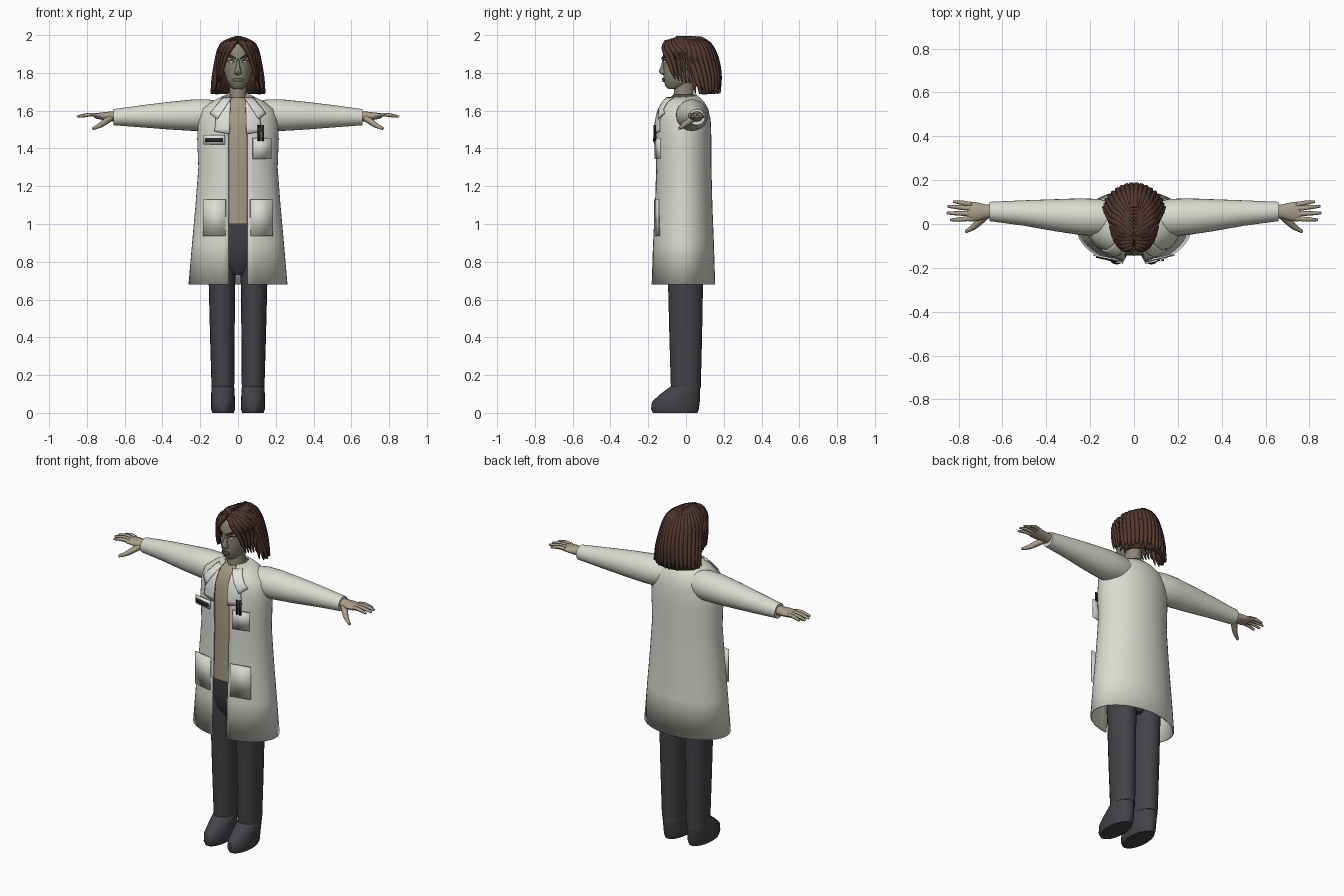
import bpy, bmesh
from math import sin, cos, pi, asin, sqrt, radians

cube = bpy.data.objects.get("Cube")
if cube:
    bpy.data.objects.remove(cube)


def material(name, *rgb):
    m = bpy.data.materials.new(name)
    m.use_nodes = True
    m.diffuse_color = (*rgb, 1)
    m.node_tree.nodes["Principled BSDF"].inputs["Base Color"].default_value = (*rgb, 1)
    return m


COAT = material("coat_white", .70, .71, .63)
LAPEL = material("lapel_white", .76, .77, .70)
SHIRT = material("shirt_tan", .37, .32, .24)
TROUSER = material("charcoal", .055, .055, .064)
SKIN = material("hand_skin", .40, .34, .26)
FACE = material("face_skin", .26, .24, .185)
HAIR = material("hair_brown", .085, .04, .03)
BLACK = material("black", .02, .02, .022)
LIP = material("lip", .17, .12, .095)


def finish(name, mesh, mat, thick=0, angle=40):
    ob = bpy.data.objects.new(name, mesh)
    bpy.context.collection.objects.link(ob)
    mesh.materials.clear()
    mesh.materials.append(mat)
    bpy.ops.object.select_all(action='DESELECT')
    ob.select_set(True)
    bpy.context.view_layer.objects.active = ob
    bpy.ops.object.shade_smooth_by_angle(angle=radians(angle))
    if thick:
        mod = ob.modifiers.new("thickness", 'SOLIDIFY')
        mod.thickness = thick
    return ob


def from_grid(name, rows, mat, closed=False, cap=False, thick=0, angle=40):
    bm = bmesh.new()
    vs = [[bm.verts.new(p) for p in row] for row in rows]
    n = len(rows[0])
    for a, b in zip(vs, vs[1:]):
        for i in range(n if closed else n - 1):
            j = (i + 1) % n
            bm.faces.new((a[i], a[j], b[j], b[i]))
    if cap:
        bm.faces.new(vs[0])
        bm.faces.new(vs[-1])
    bmesh.ops.recalc_face_normals(bm, faces=bm.faces)
    mesh = bpy.data.meshes.new(name)
    bm.to_mesh(mesh)
    bm.free()
    return finish(name, mesh, mat, thick, angle)


# Rings are (height, centre, half width, front, back[, opening angle])
def ring_point(r, t):
    return (r[1] + r[2] * sin(t), (r[3] + r[4]) / 2 - (r[4] - r[3]) / 2 * cos(t), r[0])


def loft(name, rings, mat, n=28, place=lambda u, v, w: (u, v, w), thick=0):
    is_open = len(rings[0]) > 5
    rows = []
    for r in rings:
        a = r[5] if is_open else 0
        steps = n - 1 if is_open else n
        rows.append([place(*ring_point(r, a + (2 * pi - 2 * a) * i / steps)) for i in range(n)])
    return from_grid(name, rows, mat, not is_open, not is_open, thick)


def ring_at(rings, z):
    for a, b in zip(rings, rings[1:]):
        if a[0] <= z <= b[0]:
            k = (z - a[0]) / (b[0] - a[0])
            return [p + (q - p) * k for p, q in zip(a, b)]
    return rings[-1] if z > rings[-1][0] else rings[0]


def patch(name, rings, corners, mat, lift, thick=.006, n=7):
    """Quad given by (x, z) corners, laid over the front of a lofted part."""
    (ax, az), (bx, bz), (cx, cz), (dx, dz) = corners
    rows = []
    for i in range(n):
        row = []
        for j in range(n):
            u, v = i / (n - 1), j / (n - 1)
            x = (ax * (1 - u) + bx * u) * (1 - v) + (dx * (1 - u) + cx * u) * v
            z = (az * (1 - u) + bz * u) * (1 - v) + (dz * (1 - u) + cz * u) * v
            r = ring_at(rings, z)
            h = (r[4] - r[3]) / 2
            row.append((x, r[3] + h - h * sqrt(max(0, 1 - (x / r[2]) ** 2)) - lift, z))
        rows.append(row)
    return from_grid(name, rows, mat, thick=thick)


def flat_plate(name, x0, x1, z0, z1, y0, y1, mat):
    rows = [[(x0, y0, z0), (x1, y1, z0)], [(x0, y0, z1), (x1, y1, z1)]]
    return from_grid(name, rows, mat, thick=.008)


def strands(name, paths, mat, radius, taper=(1, 1, .9, .25)):
    cu = bpy.data.curves.new(name, 'CURVE')
    cu.dimensions = '3D'
    cu.bevel_depth, cu.bevel_resolution, cu.resolution_u = radius, 1, 4
    cu.use_fill_caps = True
    for path in paths:
        sp = cu.splines.new('NURBS')
        sp.points.add(len(path) - 1)
        for i, (p, q) in enumerate(zip(sp.points, path)):
            p.co = (*q, 1)
            k = i / (len(path) - 1) * (len(taper) - 1)
            lo = min(int(k), len(taper) - 2)
            p.radius = taper[lo] + (taper[lo + 1] - taper[lo]) * (k - lo)
        sp.order_u = 3
        sp.use_endpoint_u = True
    tmp = bpy.data.objects.new(name + "_guide", cu)
    bpy.context.collection.objects.link(tmp)
    bpy.context.view_layer.update()
    dg = bpy.context.evaluated_depsgraph_get()
    mesh = bpy.data.meshes.new_from_object(tmp.evaluated_get(dg))
    bpy.data.objects.remove(tmp)
    return finish(name, mesh, mat, angle=60)


# Coat body, open at the front
coat = [(.68, 0, .262, -.185, .155), (.9, 0, .243, -.178, .148), (1.1, 0, .225, -.168, .14),
        (1.3, 0, .21, -.162, .135), (1.45, 0, .216, -.163, .135), (1.55, 0, .211, -.158, .131),
        (1.61, 0, .192, -.143, .118), (1.65, 0, .135, -.118, .094), (1.685, 0, .065, -.08, .055)]
loft("coat", [(*r, asin(min(.05, .6 * r[2]) / r[2])) for r in coat], COAT, 44, thick=.008)

# Shirt, hips
loft("shirt", [(1.0, 0, .19, -.145, .115), (1.3, 0, .185, -.143, .115), (1.5, 0, .185, -.143, .11),
               (1.6, 0, .16, -.125, .1), (1.645, 0, .1, -.1, .075), (1.67, 0, .055, -.075, .045)], SHIRT)
loft("hips", [(.73, 0, .03, -.06, .05), (.8, 0, .14, -.105, .095), (.9, 0, .175, -.13, .11),
              (1.01, 0, .18, -.135, .11)], TROUSER)

# Head and neck
loft("neck", [(1.62, 0, .058, -.07, .05), (1.69, 0, .045, -.065, .04), (1.78, 0, .045, -.06, .045)], FACE)
head = [(1.715, 0, .025, -.095, -.03), (1.73, 0, .043, -.11, .01), (1.76, 0, .06, -.117, .05),
        (1.8, 0, .073, -.12, .085), (1.85, 0, .08, -.12, .11), (1.9, 0, .082, -.123, .125),
        (1.95, 0, .07, -.105, .11), (1.983, 0, .03, -.05, .06)]
loft("head", head, FACE)
loft("nose", [(1.79, 0, .012, -.125, -.1), (1.798, 0, .02, -.138, -.1), (1.808, 0, .017, -.144, -.1),
              (1.84, 0, .01, -.131, -.1), (1.88, 0, .007, -.122, -.1)], FACE, 12)
patch("mouth", head, [(-.026, 1.765), (.026, 1.765), (.018, 1.752), (-.018, 1.752)], LIP, .003)
patch("upper_lip", head, [(-.01, 1.774), (.01, 1.774), (.026, 1.765), (-.026, 1.765)], LIP, .004)

# Hair shell: short at the face, long curtain at the back
hair = [(1.69, 0, .137, -.03, .175, 1.55), (1.78, 0, .124, -.08, .178, 1.55),
        (1.86, 0, .108, -.128, .165, 1.4), (1.9, 0, .102, -.133, .152, .85),
        (1.94, 0, .09, -.13, .135, .35), (1.97, 0, .067, -.105, .108, .05),
        (1.988, 0, .035, -.06, .07, .02), (1.994, 0, .006, -.02, .03, .02)]
loft("hair_shell", hair, HAIR, 36, thick=.018)


def on_hair(t, z, out=0):
    x, y, z = ring_point(ring_at(hair, z), t)
    return (x + out * sin(t), y - out * cos(t), z)


# Locks flow from the centre parting to the tips
long_locks, face_locks = [], []
for s in (1, -1):
    for i in range(9):
        t = 1.62 + i * (pi - 1.62) / 8.5
        y0 = -.05 + .0155 * i
        tip = 1.685 + .022 * (i % 3 == 1) + .008 * (i % 2)
        long_locks.append([(s * .006, y0, 1.987), *(on_hair(s * t, z, .001)
                          for z in (1.965, 1.92, 1.86, 1.79, 1.73)), on_hair(s * t, tip, .004)])
    for i in range(5):
        t = .45 + .24 * i
        end = (s * (.088 + .004 * i), -.07 + .02 * i, 1.80 - .006 * i)
        face_locks.append([(s * .004, -.105 + .014 * i, 1.965 + .004 * i),
                           on_hair(s * t * .7, 1.965, .002), on_hair(s * t, 1.93, .002),
                           on_hair(s * (t + .25), 1.885, 0), end,
                           (end[0] + s * .006, end[1] + .012, end[2] - .035)])
    # Side locks hanging beside the neck
    for i in range(2):
        face_locks.append([on_hair(s * 1.5, 1.87), (s * .11, .035, 1.81),
                           (s * (.12 - .02 * i), .045, 1.75), (s * (.137 - .03 * i), .05, 1.69)])
strands("long_hair_locks", long_locks, HAIR, .017, (.6, 1, 1, .9, .3))
strands("face_hair_locks", face_locks, HAIR, .015, (.7, 1, 1, .7, .2))

for s, side in ((1, "left"), (-1, "right")):
    # Eyes, brows, ears
    patch(side + "_eye", head, [(s * .018, 1.857), (s * .034, 1.867), (s * .052, 1.86), (s * .034, 1.852)],
          LAPEL, .003, .004)
    patch(side + "_iris", head, [(s * .029, 1.866), (s * .039, 1.866), (s * .039, 1.853), (s * .029, 1.853)],
          BLACK, .006, .004)
    patch(side + "_lash", head, [(s * .016, 1.86), (s * .034, 1.872), (s * .056, 1.864), (s * .034, 1.866)],
          BLACK, .006, .004)
    patch(side + "_brow", head, [(s * .013, 1.88), (s * .045, 1.899), (s * .062, 1.89), (s * .014, 1.872)],
          HAIR, .005, .005)
    bpy.ops.mesh.primitive_uv_sphere_add(segments=12, ring_count=8, radius=1, location=(s * .088, .012, 1.85))
    ear = bpy.context.object
    ear.scale = (.016, .022, .036)
    ear.rotation_euler = (-.25, 0, s * .4)
    ear.name = side + "_ear"
    ear.data.materials.append(FACE)
    bpy.ops.object.shade_smooth()

    # Sleeve, palm, fingers
    def along_x(u, v, w, s=s):
        return (s * w, u, v)
    loft(side + "_sleeve", [(.1, .03, .07, 1.51, 1.65), (.16, .03, .084, 1.492, 1.66),
                            (.24, .033, .084, 1.493, 1.659), (.36, .04, .073, 1.5, 1.647),
                            (.5, .05, .058, 1.511, 1.63), (.66, .057, .044, 1.523, 1.608)],
         COAT, 28, along_x)
    loft(side + "_palm", [(.64, .058, .032, 1.54, 1.597), (.68, .057, .033, 1.545, 1.595),
                          (.71, .056, .042, 1.55, 1.592), (.745, .056, .045, 1.556, 1.588),
                          (.762, .057, .042, 1.563, 1.583)], SKIN, 16, along_x)
    fingers = [[(s * .74, y, 1.575), (s * .775, y + d * .4, 1.58), (s * (tip - .03), y + d * .8, 1.576),
                (s * tip, y + d, 1.568)]
               for y, d, tip in ((.09, .012, .825), (.069, .012, .85), (.046, .004, .853), (.025, -.006, .838))]
    strands(side + "_fingers", fingers, SKIN, .011, (1, 1, .85, .55))
    strands(side + "_thumb", [[(s * .675, .04, 1.562), (s * .705, .01, 1.54), (s * .735, -.018, 1.518),
                               (s * .768, -.035, 1.505)]], SKIN, .017, (1.1, 1, .75, .45))

    # Trouser leg and shoe
    loft(side + "_leg", [(.13, s * .08, .06, -.08, .078), (.4, s * .083, .065, -.088, .085),
                         (.68, s * .085, .07, -.095, .09), (.92, s * .088, .085, -.1, .095)], TROUSER, 20)
    loft(side + "_shoe", [(0, s * .079, .057, -.175, .06), (.02, s * .079, .063, -.185, .068),
                          (.06, s * .079, .064, -.18, .073), (.1, s * .08, .062, -.135, .075),
                          (.135, s * .08, .06, -.088, .075), (.145, s * .08, .054, -.075, .07)], TROUSER, 24)

    # Collar, lapel, hip pocket
    patch(side + "_collar", coat, [(s * .035, 1.672), (s * .08, 1.672), (s * .15, 1.585), (s * .11, 1.555)],
          LAPEL, .014)
    patch(side + "_lapel", coat, [(s * .04, 1.668), (s * .118, 1.56), (s * .125, 1.49), (s * .045, 1.475)],
          LAPEL, .01)
    flat_plate(side + "_hip_pocket", s * .066, s * .185, .937, 1.13, -.17, -.145, COAT)

# Chest pocket, pens, name badge
flat_plate("chest_pocket", .078, .175, 1.345, 1.455, -.16, -.135, COAT)
for x in (.11, .13):
    flat_plate("pen", x - .006, x + .006, 1.44, 1.525, -.163, -.16, BLACK)
flat_plate("badge", -.07, -.18, 1.422, 1.472, -.162, -.138, LAPEL)
flat_plate("badge_bar", -.078, -.172, 1.435, 1.455, -.167, -.146, BLACK)
